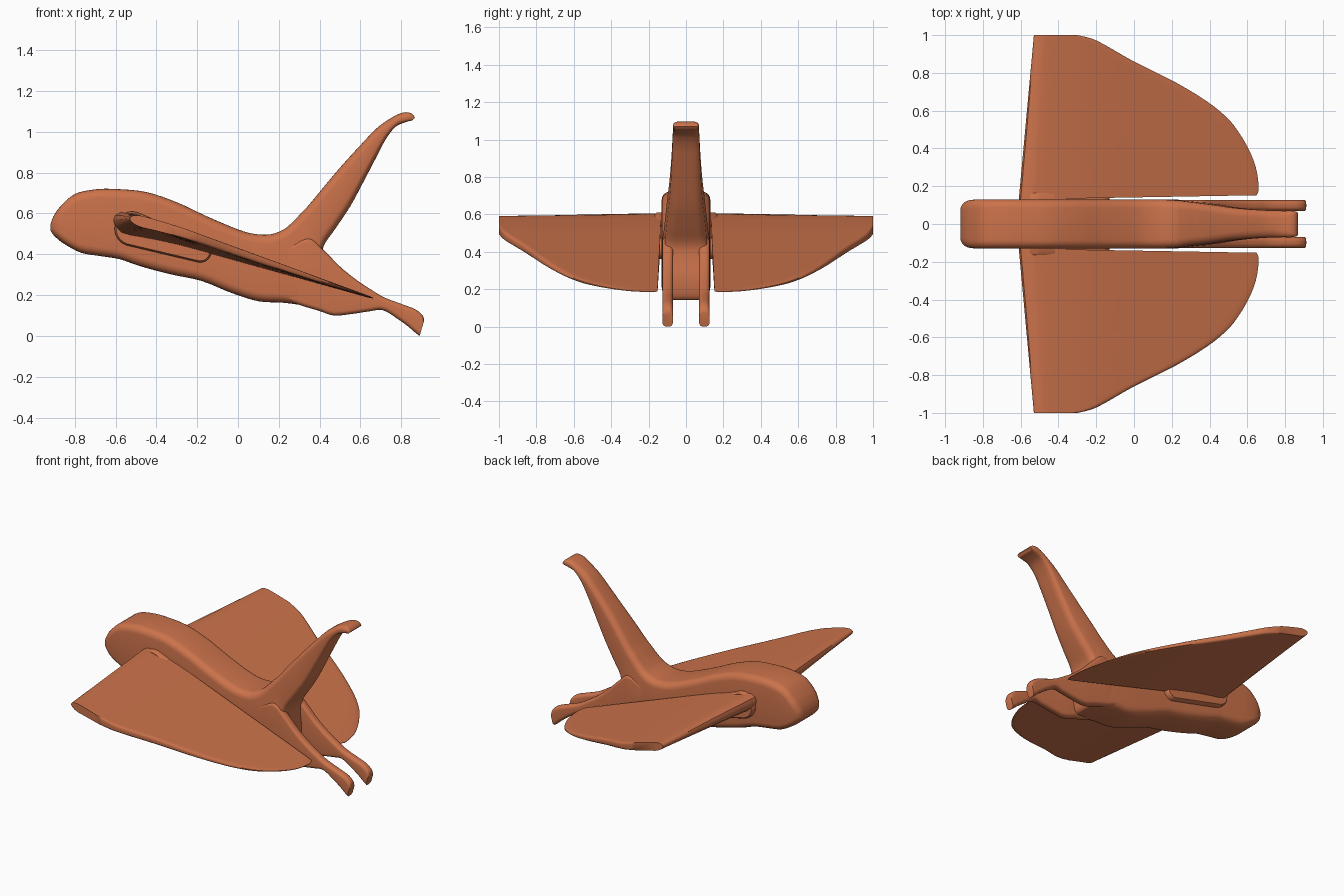
import bpy, bmesh, math

if "Cube" in bpy.data.objects:
    bpy.data.objects.remove(bpy.data.objects["Cube"])

mat = bpy.data.materials.new("orange")
mat.diffuse_color = (0.60, 0.17, 0.07, 1)
mat.use_nodes = True
mat.node_tree.nodes["Principled BSDF"].inputs["Base Color"].default_value = mat.diffuse_color


def loft(name, rings, mirror=False):
    """Skin a list of equal-length closed rings and cap both ends."""
    bm = bmesh.new()
    vs = [[bm.verts.new(p) for p in r] for r in rings]
    n = len(vs[0])
    for a, b in zip(vs, vs[1:]):
        for i in range(n):
            j = (i + 1) % n
            bm.faces.new((a[i], a[j], b[j], b[i]))
    bm.faces.new(vs[0])
    bm.faces.new(vs[-1][::-1])
    bmesh.ops.recalc_face_normals(bm, faces=bm.faces)
    me = bpy.data.meshes.new(name)
    bm.to_mesh(me)
    bm.free()
    ob = bpy.data.objects.new(name, me)
    bpy.context.collection.objects.link(ob)
    me.materials.append(mat)
    bpy.ops.object.select_all(action='DESELECT')
    ob.select_set(True)
    bpy.context.view_layer.objects.active = ob
    bpy.ops.object.shade_smooth_by_angle(angle=math.radians(40))
    if mirror:
        m = ob.modifiers.new("mirror", 'MIRROR')
        m.use_axis = (False, True, False)
        m.use_mirror_merge = False
    return ob


def refine(pts, k=4):
    """Catmull-Rom interpolation of tuples."""
    out = []
    for i in range(len(pts) - 1):
        p0, p1, p2 = pts[max(i - 1, 0)], pts[i], pts[i + 1]
        p3 = pts[min(i + 2, len(pts) - 1)]
        for s in range(k):
            t = s / k
            out.append(tuple(0.5 * (2 * b + (c - a) * t + (2 * a - 5 * b + 4 * c - d) * t * t
                                    + (3 * b - a - 3 * c + d) * t ** 3)
                             for a, b, c, d in zip(p0, p1, p2, p3)))
    return out + [pts[-1]]


def slab_ring(xt, zt, xb, zb, hw, cy, rad):
    """Rounded rectangle spanning a top point and a bottom point."""
    h = math.hypot(xt - xb, zt - zb) / 2
    ux, uz = (xt - xb) / (2 * h), (zt - zb) / (2 * h)
    mx, mz = (xt + xb) / 2, (zt + zb) / 2
    r = min(rad, hw * 0.8, h * 0.8)
    ring = []
    for q, (sy, sv) in enumerate([(1, 1), (-1, 1), (-1, -1), (1, -1)]):
        for s in range(6):
            a = math.pi / 2 * (q + s / 5)
            y = sy * (hw - r) + r * math.cos(a)
            v = sv * (h - r) + r * math.sin(a)
            ring.append((mx + ux * v, cy + y, mz + uz * v))
    return ring


# body with upswept tail: top x, z, bottom x, z, half width
body = [(-.919, .545, -.919, .515, .085), (-.905, .585, -.895, .485, .112),
        (-.87, .635, -.85, .45, .127), (-.80, .695, -.77, .408, .13),
        (-.70, .718, -.68, .392, .13), (-.60, .72, -.58, .376, .13),
        (-.45, .705, -.48, .342, .13), (-.30, .655, -.33, .302, .13),
        (-.15, .585, -.18, .27, .13), (0, .522, -.03, .21, .13),
        (.08, .50, .10, .17, .13), (.16, .498, .22, .163, .129),
        (.22, .52, .34, .148, .125), (.25, .542, .40, .15, .121),
        (.28, .57, .42, .25, .117), (.315, .608, .412, .36, .113),
        (.35, .645, .42, .44, .109), (.42, .73, .48, .53, .10),
        (.50, .825, .55, .635, .088), (.60, .935, .62, .765, .079),
        (.68, 1.018, .68, .88, .074), (.75, 1.068, .725, .965, .071),
        (.81, 1.095, .77, 1.023, .07), (.85, 1.09, .82, 1.047, .07),
        (.867, 1.07, .855, 1.056, .064)]
loft("body_and_tail", [slab_ring(*s, 0, .045) for s in refine(body)])

# pair of rear prongs
prong = [(.22, .42, .20, .19), (.34, .48, .30, .152), (.415, .425, .40, .122),
         (.50, .34, .47, .10), (.58, .275, .56, .108), (.66, .222, .64, .12),
         (.72, .187, .71, .126), (.80, .157, .78, .085), (.87, .13, .835, .045),
         (.905, .10, .87, .015), (.912, .075, .89, .0)]
loft("rear_prong", [slab_ring(*s, .028, .098, .022) for s in refine(prong)], True)

# wings: span position and trailing edge x
edge = [(.13, .635), (.165, .655), (.20, .66), (.30, .645), (.40, .605), (.50, .545),
        (.57, .485), (.65, .385), (.75, .22), (.86, .0), (.94, -.14), (.98, -.22), (1.0, -.30)]


def wing_ring(y, te):
    k = (y - .13) / .87
    le = -.61 + .08 * k
    thick = .10 - .05 * k
    ts = [(1 - math.cos(math.pi * i / 18)) / 2 for i in range(19)]
    top, bot = [], []
    for t in ts:
        x = le + (te - le) * t
        z = .19 + .365 * (.66 - x) - .2 * max(0, -.2 - x) ** 2
        d = max(0, thick * (.66 - x) / 1.17) + .008
        nose = min(1, (x - le) / .07)
        f = math.sqrt(max(0, 1 - (1 - nose) ** 2))
        tail = min(1, (te - x) / .03)
        f *= .3 + .7 * math.sqrt(max(0, 1 - (1 - tail) ** 2))
        mid = z - d * .45
        yy = y + (.022 * t if y < .14 else 0)
        top.append((x, yy, mid + d * .45 * f))
        bot.append((x, yy, mid - d * .55 * f - .0005))
    return top + bot[::-1]


loft("wing", [wing_ring(*s) for s in refine(edge, 3)], True)

# lozenge mount joining each wing to the body
mount = []
for y, g in [(.10, 0), (.155, 0), (.165, .008)]:
    ring = []
    for cx, cz, r, a0 in [(-.52, .525, .085, 90), (-.185, .415, .055, 270)]:
        for i in range(13):
            a = math.radians(a0 - 18 + 15 * i)
            ring.append((cx + (r - g) * math.cos(a), y, cz + (r - g) * math.sin(a)))
    mount.append(ring)
loft("wing_mount", mount, True)
